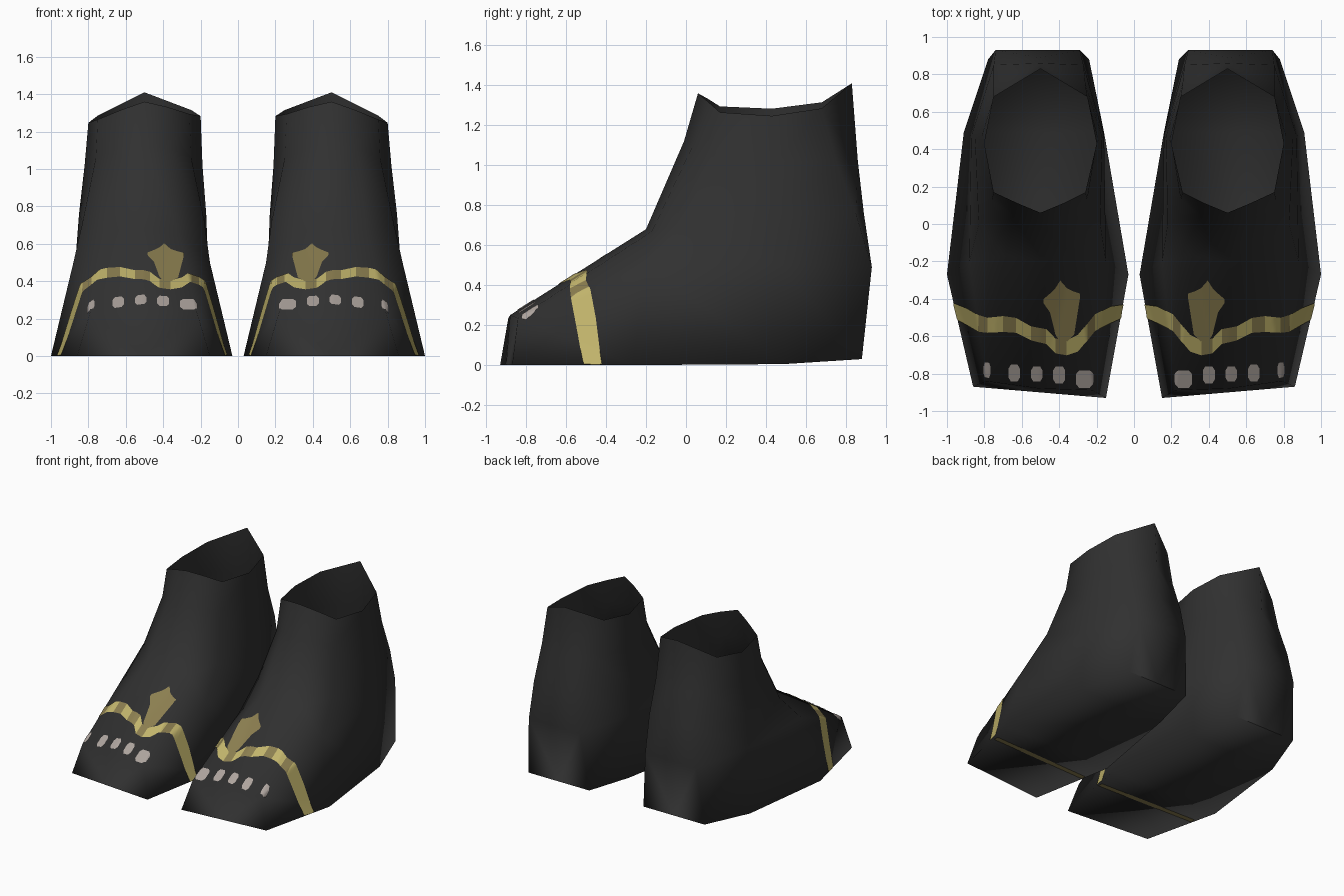
import bpy, bmesh
from mathutils import Vector
from mathutils.bvhtree import BVHTree

if "Cube" in bpy.data.objects:
    bpy.data.objects.remove(bpy.data.objects["Cube"])


def material(name, rgb):
    m = bpy.data.materials.new(name)
    m.diffuse_color = (*rgb, 1)
    m.use_nodes = True
    m.node_tree.nodes["Principled BSDF"].inputs["Base Color"].default_value = m.diffuse_color
    return m


BLACK = material("black_leather", (0.03, 0.03, 0.03))
GOLD = material("pale_gold", (0.54, 0.46, 0.15))
DARK_GOLD = material("dark_gold", (0.26, 0.21, 0.08))
NAIL = material("grey_nail", (0.42, 0.37, 0.34))


def add_object(name, bm, mats):
    """Make a smooth object on the right side and mirror it to the left."""
    for f in bm.faces:
        f.smooth = True
    me = bpy.data.meshes.new(name)
    bm.to_mesh(me)
    ob = bpy.data.objects.new(name, me)
    bpy.context.collection.objects.link(ob)
    for m in mats:
        me.materials.append(m)
    mod = ob.modifiers.new("pair", 'MIRROR')
    mod.use_mirror_merge = False
    return ob


# Boot shell: rings from sole to rim, each point (outer x, inner x, y, z)
# running from the front centre round to the back centre
RINGS = [
    [(.505, .505, -.90, 0), (.86, .15, -.90, 0), (1.0, .03, -.27, 0),
     (.91, .16, .49, .005), (.78, .24, .88, .03), (.51, .51, .88, .03)],
    [(.505, .505, -.88, .25), (.79, .22, -.865, .235), (.88, .15, -.20, .50),
     (.87, .16, .47, .50), (.74, .29, .93, .49), (.51, .51, .93, .49)],
    [(.505, .505, -.20, .68), (.69, .32, -.17, .67), (.83, .18, .0, .72),
     (.85, .17, .46, .76), (.75, .27, .85, .76), (.51, .51, .89, .76)],
    [(.50, .50, -.01, 1.12), (.64, .36, .04, 1.11), (.76, .25, .13, 1.06),
     (.82, .19, .45, 1.02), (.75, .26, .75, 1.02), (.50, .50, .86, 1.02)],
    [(.50, .50, .06, 1.36), (.62, .38, .11, 1.325), (.75, .26, .17, 1.28),
     (.80, .20, .43, 1.265), (.75, .25, .68, 1.30), (.50, .50, .83, 1.41)],
]


def ring_points(ring):
    pts = [(p[0], p[2], p[3]) for p in ring]
    pts += [(p[1], p[2], p[3]) for p in ring[4:0:-1]]
    out = []
    for x, y, z in pts:
        if y < -.8:                 # slanted toe line
            y += (x - .505) * .085
        if z > 1.2:                 # rim dips to the outside
            z += (.5 - x) * .06
        out.append((x, y, z))
    return out


bm = bmesh.new()
rings = [[bm.verts.new(p) for p in ring_points(r)] for r in RINGS]
for a, b in zip(rings, rings[1:]):
    for i in range(10):
        j = (i + 1) % 10
        bm.faces.new((a[i], a[j], b[j], b[i]))
for ids in ((0, 9, 1), (1, 9, 8, 2), (2, 8, 7, 3), (3, 7, 6, 4), (4, 6, 5)):
    bm.faces.new([rings[0][i] for i in ids])
bm.normal_update()
bmesh.ops.triangulate(bm, faces=[f for f in bm.faces if len(f.verts) == 4])
bm.normal_update()
surface = BVHTree.FromBMesh(bm)
add_object("boot_shell", bm, [BLACK])


def drop(x, y, up):
    """Find the spot on the boot below (or above) a plan position."""
    d = Vector((0, 0, up))
    for _ in range(60):
        hit, n, _i, _d = surface.ray_cast(Vector((x, y, -3 * up)), d)
        if hit:
            if n.dot(d) > 0:
                n = -n
            return hit + n * .004
        x += .002 if x < .5 else -.002
    return Vector((x, y, 0))


def plate(name, cols, mats, rule=lambda i: 0, up=-1, steps=8, rows=5):
    """Thin painted plate; columns are (x, low y, high y) in plan."""
    bm = bmesh.new()
    prev = None
    for i, (c0, c1) in enumerate(zip(cols, cols[1:])):
        for s in range(0 if i == 0 else 1, steps + 1):
            x, lo, hi = (p + (q - p) * s / steps for p, q in zip(c0, c1))
            cur = [bm.verts.new(drop(x, lo + (hi - lo) * r / rows, up))
                   for r in range(rows + 1)]
            if prev:
                for r in range(rows):
                    vs = (prev[r], cur[r], cur[r + 1], prev[r + 1])
                    f = bm.faces.new(vs if up < 0 else vs[::-1])
                    f.material_index = rule(i)
            prev = cur
    return add_object(name, bm, mats)


# Gold strap across the instep, in light and dark patches
strap = [(.06, -.50, -.43), (.13, -.53, -.44), (.21, -.57, -.48),
         (.25, -.62, -.53), (.30, -.68, -.59), (.36, -.70, -.62),
         (.42, -.69, -.61), (.47, -.64, -.56), (.55, -.62, -.545),
         (.63, -.58, -.50), (.70, -.575, -.49), (.78, -.58, -.50),
         (.83, -.575, -.485), (.89, -.54, -.45), (.965, -.50, -.42)]
plate("gold_strap", strap, [GOLD, DARK_GOLD],
      lambda i: 1 if i in (2, 5, 7, 9, 11) else 0)

# Strap running under the sole
plate("sole_strap", [(.08, -.50, -.46), (.94, -.47, -.43)], [DARK_GOLD],
      up=1, steps=16)

# Leaf ornament standing above the strap
leaf = [(.29, -.40, -.37), (.32, -.59, -.36), (.36, -.63, -.34),
        (.395, -.63, -.30), (.42, -.59, -.34), (.45, -.47, -.37),
        (.485, -.42, -.40)]
plate("leaf_ornament", leaf, [DARK_GOLD])

# Toe nails: centre x, half width, low y, high y
for k, (x, w, lo, hi) in enumerate([(.265, .045, -.875, -.78),
                                    (.40, .032, -.85, -.76),
                                    (.52, .03, -.84, -.76),
                                    (.64, .03, -.84, -.75),
                                    (.785, .018, -.82, -.74)]):
    cols = [(x - w, lo + .02, hi - .02), (x - w * .6, lo, hi),
            (x + w * .6, lo, hi), (x + w, lo + .02, hi - .02)]
    plate(f"toe_nail_{k + 1}", cols, [NAIL], steps=3)
